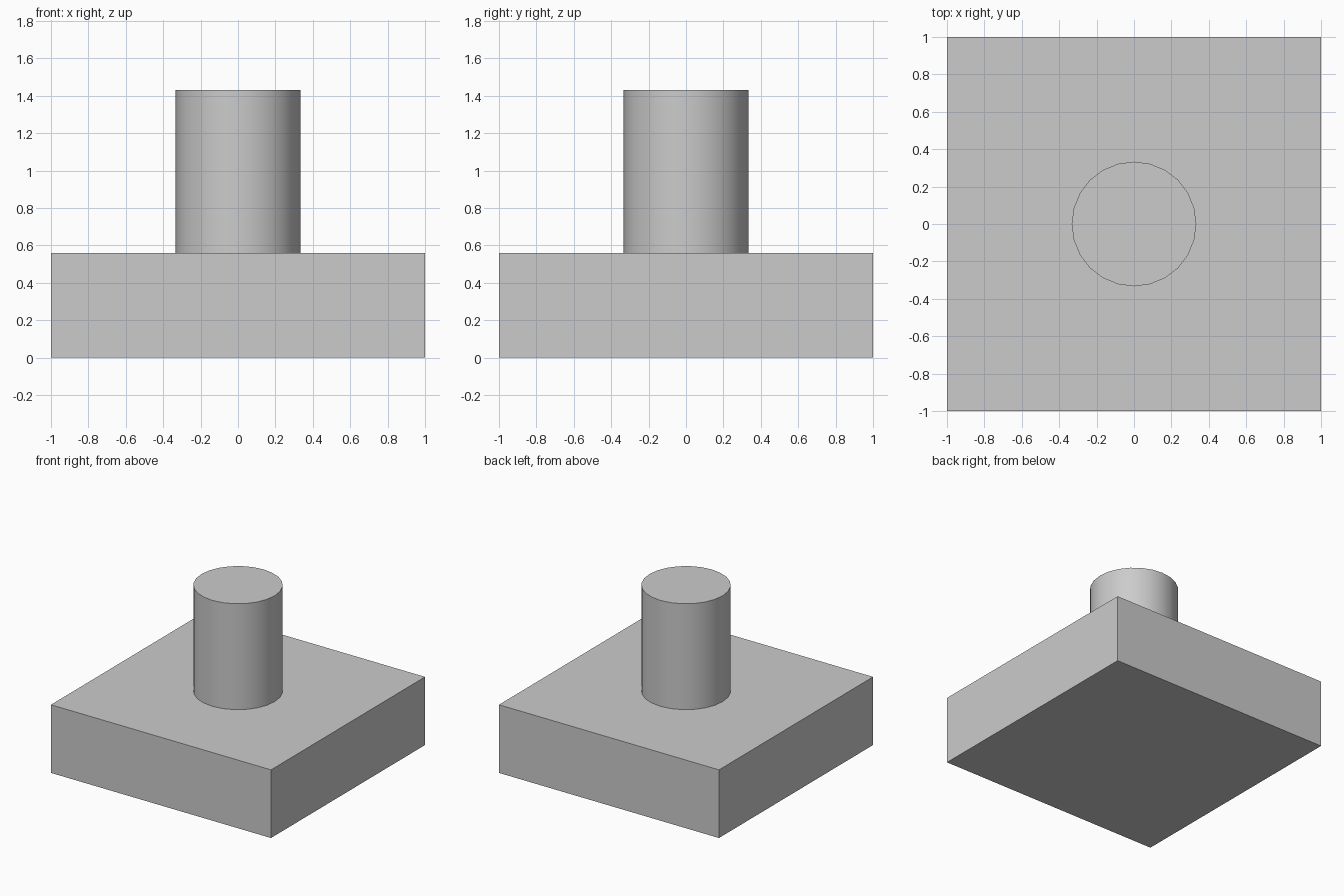
import bpy
import math

cube = bpy.data.objects.get("Cube")
if cube:
    bpy.data.objects.remove(cube, do_unlink=True)

PLATE_HEIGHT = 0.56
POST_TOP = 1.43
POST_RADIUS = 0.333

# Single plain grey material
grey = bpy.data.materials.new("light_grey")
grey.use_nodes = True
colour = (0.6, 0.6, 0.6, 1)
grey.diffuse_color = colour
grey.node_tree.nodes["Principled BSDF"].inputs["Base Color"].default_value = colour


def finish(name):
    part = bpy.context.object
    part.name = name
    part.data.materials.append(grey)
    return part


# Square base plate
bpy.ops.mesh.primitive_cube_add(size=1, location=(0, 0, PLATE_HEIGHT / 2))
plate = finish("base_plate")
plate.scale = (2, 2, PLATE_HEIGHT)
bpy.ops.object.transform_apply(location=False, rotation=False, scale=True)

# Round post standing on the plate
bpy.ops.mesh.primitive_cylinder_add(
    vertices=24, radius=POST_RADIUS, depth=POST_TOP - PLATE_HEIGHT,
    location=(0, 0, (POST_TOP + PLATE_HEIGHT) / 2))
finish("round_post")
bpy.ops.object.shade_smooth_by_angle(angle=math.radians(30))
